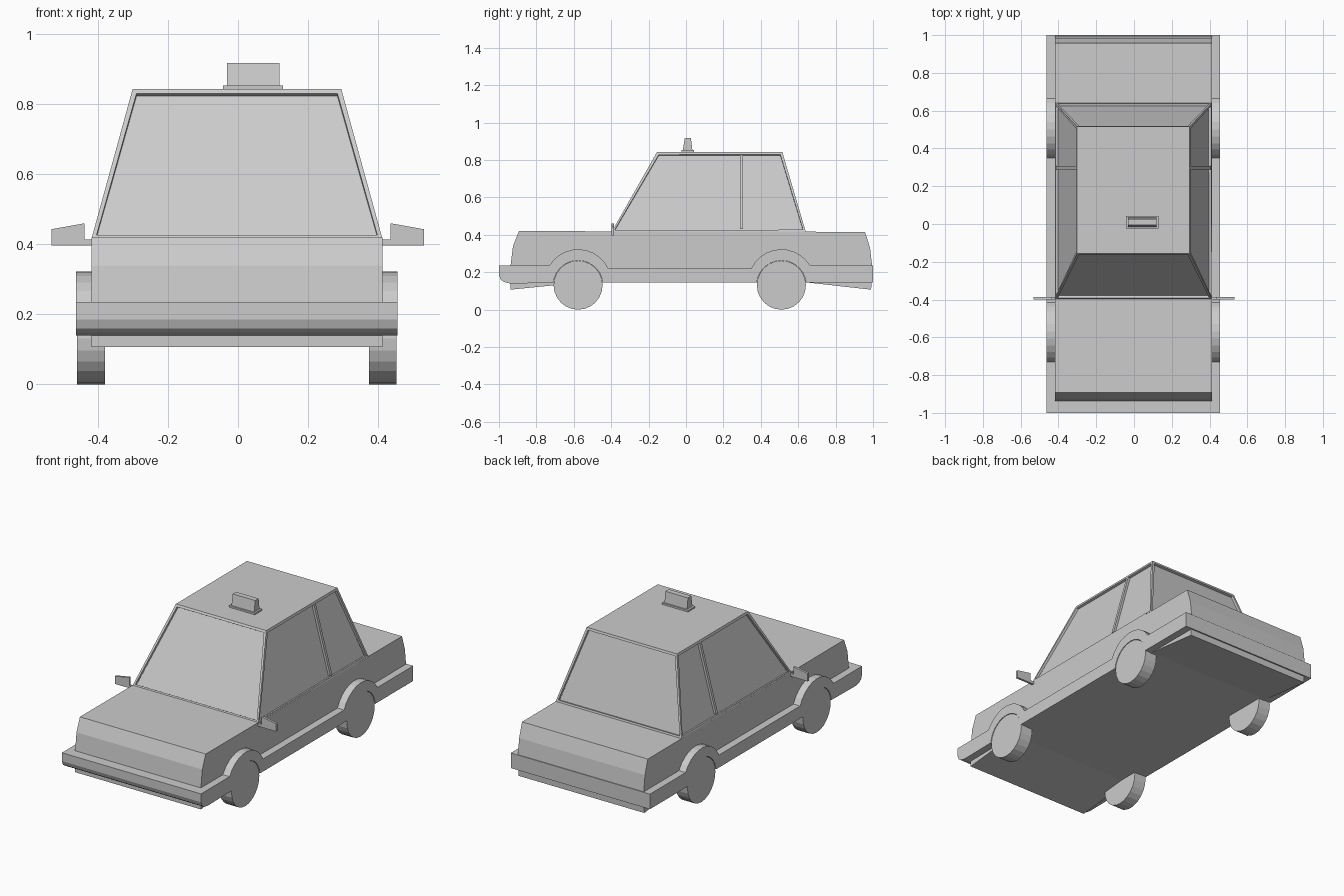
import bpy, bmesh, math

if "Cube" in bpy.data.objects:
    bpy.data.objects.remove(bpy.data.objects["Cube"])

CX = -0.003                      # car centre line
HALF, WIDE = 0.415, 0.459        # half widths of body and side trim
AXLES = (-0.577, 0.51)


def finish(name, bm, x=CX, mirror=False):
    bmesh.ops.recalc_face_normals(bm, faces=bm.faces)
    mesh = bpy.data.meshes.new(name)
    bm.to_mesh(mesh)
    bm.free()
    ob = bpy.data.objects.new(name, mesh)
    ob.location.x = x
    bpy.context.collection.objects.link(ob)
    if mirror:
        ob.modifiers.new("Mirror", 'MIRROR').use_mirror_merge = False
    return ob


def prism(name, profile, x0, x1, x=CX, mirror=False):
    """Extrude a (y, z) profile from x0 to x1."""
    bm = bmesh.new()
    a = [bm.verts.new((x0, y, z)) for y, z in profile]
    b = [bm.verts.new((x1, y, z)) for y, z in profile]
    bm.faces.new(a)
    bm.faces.new(b)
    n = len(a)
    for i in range(n):
        j = (i + 1) % n
        bm.faces.new((a[i], a[j], b[j], b[i]))
    return finish(name, bm, x, mirror)


def frustum(bm, low, high):
    """Tapered block; low / high are (x0, x1, y0, y1, z)."""
    rings = [[bm.verts.new(p) for p in ((x0, y0, z), (x1, y0, z), (x1, y1, z), (x0, y1, z))]
             for x0, x1, y0, y1, z in (low, high)]
    bottom, top = bm.faces.new(rings[0]), bm.faces.new(rings[1])
    sides = [bm.faces.new((rings[0][i], rings[0][(i + 1) % 4],
                           rings[1][(i + 1) % 4], rings[1][i])) for i in range(4)]
    bmesh.ops.recalc_face_normals(bm, faces=bm.faces)
    return bottom, top, sides


def arc(cy, cz, r, z0, z1, n):
    """Points over the top of a circle, from height z0 (front) to z1 (rear)."""
    a0 = math.pi - math.asin((z0 - cz) / r)
    a1 = math.asin((z1 - cz) / r)
    return [(cy + r * math.cos(a0 + (a1 - a0) * i / n),
             cz + r * math.sin(a0 + (a1 - a0) * i / n)) for i in range(n + 1)]


# Lower body
prism("body", [(-0.938, 0.107), (-0.938, 0.235), (-0.925, 0.34), (-0.893, 0.42),
               (0.957, 0.416), (0.984, 0.33), (0.995, 0.235), (0.99, 0.107),
               (0.65, 0.145), (-0.56, 0.145)], -HALF, HALF)

# Bumpers
nose = [(-1.0, 0.235), (-1.0, 0.185), (-0.99, 0.16), (-0.973, 0.148), (-0.94, 0.14)]
prism("front_bumper", nose + [(-0.935, 0.235)], -HALF, HALF)
prism("rear_bumper", [(0.985, 0.145), (1.0, 0.145), (1.0, 0.235), (0.985, 0.235)], -HALF, HALF)

# Side trim with wheel arches over the top and wheel openings below
front, rear = AXLES
top = arc(front, 0.145, 0.178, 0.235, 0.22, 10) + arc(rear, 0.145, 0.178, 0.22, 0.235, 10)
under = arc(front, 0.13, 0.133, 0.143, 0.145, 14) + arc(rear, 0.13, 0.133, 0.145, 0.145, 14)
prism("side_trim", nose[::-1] + top + [(1.0, 0.235), (1.0, 0.145)] + under[::-1],
      HALF, WIDE, mirror=True)

# Cabin with recessed windows on all four sides
bm = bmesh.new()
bottom, _, sides = frustum(bm, (-HALF, HALF, -0.397, 0.64, 0.417),
                           (-0.298, 0.298, -0.155, 0.515, 0.843))
bmesh.ops.delete(bm, geom=[bottom], context='FACES_ONLY')
bmesh.ops.inset_individual(bm, faces=sides, thickness=0.018, depth=0)
bmesh.ops.inset_individual(bm, faces=sides, thickness=0.0003, depth=-0.014)
finish("cabin", bm)

# Pillar between the side windows, leaning with the cabin side
bm = bmesh.new()
frustum(bm, (0.392, 0.41, 0.289, 0.306, 0.432), (0.284, 0.302, 0.289, 0.306, 0.828))
finish("window_pillar", bm, mirror=True)

# Door mirrors
bm = bmesh.new()
outline = [(0.41, 0.397), (0.532, 0.397), (0.532, 0.443), (0.437, 0.46), (0.437, 0.414), (0.41, 0.414)]
face = bm.faces.new([bm.verts.new((x, -0.399, z)) for x, z in outline])
ext = bmesh.ops.extrude_face_region(bm, geom=[face], use_keep_orig=True)
bmesh.ops.translate(bm, vec=(0, 0.013, 0),
                    verts=[v for v in ext["geom"] if isinstance(v, bmesh.types.BMVert)])
finish("door_mirror", bm, x=-0.001, mirror=True)

# Wheels
for label, y in zip(("front", "rear"), AXLES):
    ring = [(y + 0.131 * math.cos(i * math.tau / 24), 0.131 + 0.131 * math.sin(i * math.tau / 24))
            for i in range(24)]
    prism(label + "_wheel", ring, 0.377, 0.456, mirror=True)

# Roof sign, slightly off centre
bm = bmesh.new()
frustum(bm, (-0.043, 0.129, -0.025, 0.042, 0.841), (-0.043, 0.129, -0.025, 0.042, 0.853))
finish("roof_sign_base", bm, x=0)
bm = bmesh.new()
frustum(bm, (-0.031, 0.118, -0.017, 0.034, 0.853), (-0.031, 0.118, -0.006, 0.026, 0.918))
finish("roof_sign", bm, x=0)
